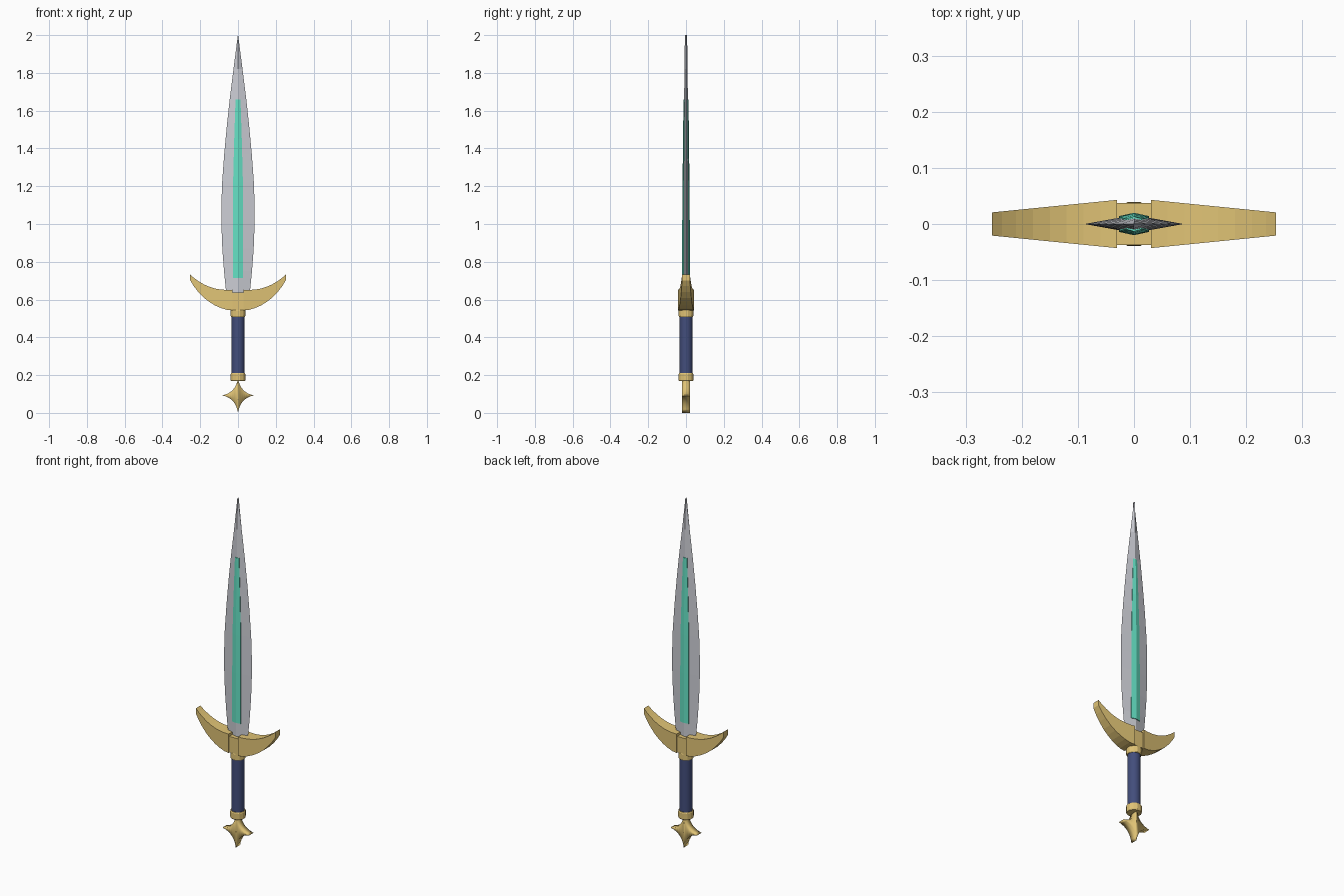
import bpy, bmesh, math

if "Cube" in bpy.data.objects:
    bpy.data.objects.remove(bpy.data.objects["Cube"])


def material(name, rgb):
    m = bpy.data.materials.new(name)
    m.diffuse_color = (*rgb, 1)
    m.use_nodes = True
    m.node_tree.nodes["Principled BSDF"].inputs["Base Color"].default_value = m.diffuse_color
    return m


GOLD = material("gold", (0.75, 0.55, 0.18))
NAVY = material("navy", (0.055, 0.075, 0.2))
STEEL = material("steel", (0.6, 0.61, 0.66))
TEAL = material("teal", (0.13, 0.75, 0.55))


def loft(name, rings, mat):
    """Skin a list of equal-length closed rings and cap both ends."""
    bm = bmesh.new()
    loops = [[bm.verts.new(p) for p in ring] for ring in rings]
    n = len(loops[0])
    for a, b in zip(loops, loops[1:]):
        for i in range(n):
            j = (i + 1) % n
            bm.faces.new((a[i], a[j], b[j], b[i]))
    bm.faces.new(loops[0][::-1])
    bm.faces.new(loops[-1])
    bmesh.ops.recalc_face_normals(bm, faces=bm.faces)
    mesh = bpy.data.meshes.new(name)
    bm.to_mesh(mesh)
    bm.free()
    ob = bpy.data.objects.new(name, mesh)
    bpy.context.collection.objects.link(ob)
    mesh.materials.append(mat)
    return ob


def turned(name, profile, sides, mat):
    """Solid of revolution from (radius, z) pairs, flat side to the front."""
    ang = [2 * math.pi * (i + 0.5) / sides for i in range(sides)]
    return loft(name, [[(r * math.cos(a), r * math.sin(a), z) for a in ang]
                       for r, z in profile], mat)


# Leaf blade with a diamond section: z, half width, half thickness
blade = [(0.58, 0.058, 0.016), (0.65, 0.064, 0.016), (0.75, 0.074, 0.016),
         (0.87, 0.083, 0.016), (1.0, 0.088, 0.016), (1.1, 0.088, 0.015),
         (1.22, 0.084, 0.0145), (1.37, 0.073, 0.013), (1.52, 0.059, 0.012),
         (1.66, 0.044, 0.01), (1.82, 0.024, 0.008), (2.0, 0.0008, 0.006)]
loft("blade", [[(w, 0, z), (0, t, z), (-w, 0, z), (0, -t, z)]
               for z, w, t in blade], STEEL)

# Raised glowing strip along the blade's ridge
strip = [(0.715, 0.027, 0.020), (1.0, 0.027, 0.020), (1.22, 0.026, 0.0185),
         (1.45, 0.02, 0.0155), (1.66, 0.013, 0.0135)]
loft("glow_strip", [[(w, 0.7 * t, z), (0, t, z), (-w, 0.7 * t, z),
                     (-w, -0.7 * t, z), (0, -t, z), (w, -0.7 * t, z)]
                    for z, w, t in strip], TEAL)

# Crescent guard horns: x, lower z, upper z
horn = [(0.03, 0.543, 0.652), (0.06, 0.546, 0.651), (0.09, 0.555, 0.653),
        (0.12, 0.568, 0.658), (0.15, 0.586, 0.667), (0.18, 0.609, 0.68),
        (0.21, 0.64, 0.698), (0.235, 0.672, 0.716), (0.253, 0.702, 0.732)]
for side, sx in (("left", -1), ("right", 1)):
    rings = []
    for x, lo, hi in horn:
        d = 0.043 - (x - 0.03) * 0.1
        rings.append([(sx * x, -d, lo), (sx * x, d, lo), (sx * x, d, hi), (sx * x, -d, hi)])
    loft("guard_horn_" + side, rings, GOLD)

# Guard centre block
loft("guard_centre", [[(x, -0.037, 0.545), (x, 0.037, 0.545),
                       (x, 0.037, 0.637), (x, -0.037, 0.637)]
                      for x in (-0.032, 0.032)], GOLD)

# Grip
grip = turned("grip", [(0.034, 0.19), (0.034, 0.555)], 24, NAVY)
bpy.context.view_layer.objects.active = grip
grip.select_set(True)
bpy.ops.object.shade_smooth_by_angle()

# Faceted collars
for name, z0, z1, r in (("upper_collar", 0.508, 0.548, 0.04),
                        ("lower_collar", 0.168, 0.21, 0.041)):
    turned(name, [(r - 0.003, z0), (r, z0 + 0.005), (r, z1 - 0.005), (r - 0.003, z1)],
           12, GOLD)

# Four-pointed star pommel with concave sides
outline = []
for k in range(4):
    a0 = k * math.pi / 2
    for s in range(8):
        t = s / 8
        # quadratic curve from one tip towards the next, pulled to the centre
        u = 0.085 * (1 - t) ** 2 + 2 * t * (1 - t) * 0.012
        v = 0.085 * t ** 2 + 2 * t * (1 - t) * 0.012
        outline.append((u * math.cos(a0) - v * math.sin(a0),
                        u * math.sin(a0) + v * math.cos(a0)))
star = loft("star_pommel", [[(x, y, 0.0925 + z * 1.088) for x, z in outline]
                            for y in (-0.02, 0.02)], GOLD)
for p in star.data.polygons:
    p.use_smooth = True
